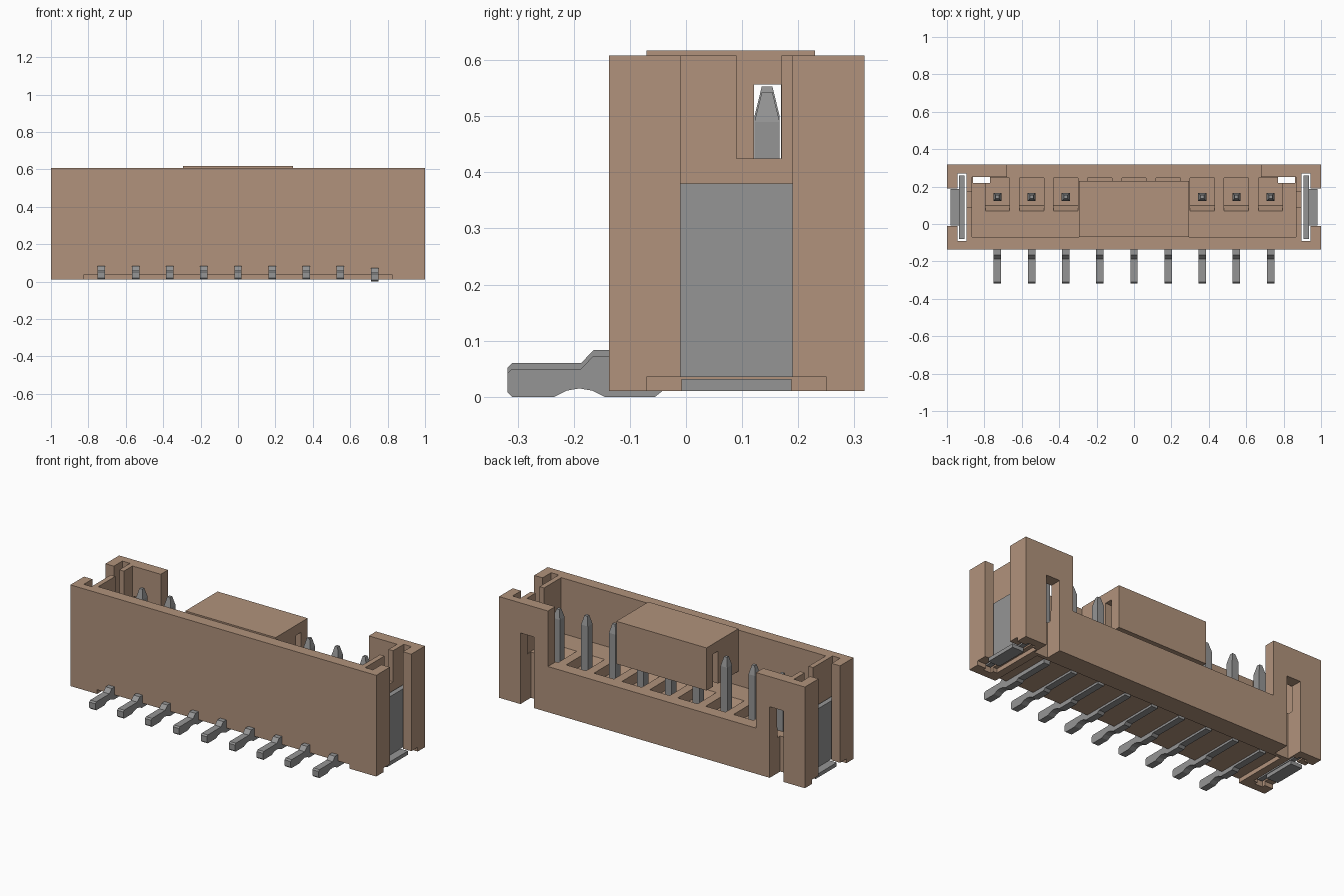
import bpy, bmesh
from mathutils import Vector

cube = bpy.data.objects.get("Cube")
if cube:
    bpy.data.objects.remove(cube, do_unlink=True)


def material(name, rgb, metallic=0.0):
    mat = bpy.data.materials.new(name)
    mat.use_nodes = True
    mat.diffuse_color = (*rgb, 1)
    bsdf = mat.node_tree.nodes["Principled BSDF"]
    bsdf.inputs["Base Color"].default_value = (*rgb, 1)
    bsdf.inputs["Roughness"].default_value = 0.6
    return mat


TAN = material("tan plastic", (0.44, 0.29, 0.2))
GREY = material("grey metal", (0.3, 0.3, 0.3))


def add_prism(bm, profile, x0, x1):
    """Extrude a y-z outline along x."""
    face = bm.faces.new([bm.verts.new((x0, y, z)) for y, z in profile])
    out = bmesh.ops.extrude_face_region(bm, geom=[face])
    moved = [v for v in out["geom"] if isinstance(v, bmesh.types.BMVert)]
    bmesh.ops.translate(bm, verts=moved, vec=Vector((x1 - x0, 0, 0)))


def add_box(bm, x, y, z):
    add_prism(bm, [(y[0], z[0]), (y[1], z[0]), (y[1], z[1]), (y[0], z[1])], *x)


def finish(bm, name, mat):
    bmesh.ops.recalc_face_normals(bm, faces=bm.faces)
    mesh = bpy.data.meshes.new(name)
    bm.to_mesh(mesh)
    bm.free()
    mesh.materials.append(mat)
    obj = bpy.data.objects.new(name, mesh)
    bpy.context.collection.objects.link(obj)
    return obj


def box(name, x, y, z, mat):
    bm = bmesh.new()
    add_box(bm, x, y, z)
    return finish(bm, name, mat)


def carve(obj, cutter):
    """Subtract the cutter, apply the result and discard the cutter."""
    cutter.hide_render = True
    mod = obj.modifiers.new("cut", 'BOOLEAN')
    mod.operation = 'DIFFERENCE'
    mod.solver = 'EXACT'
    mod.object = cutter
    bpy.context.view_layer.objects.active = obj
    bpy.ops.object.modifier_apply(modifier=mod.name)
    bpy.data.objects.remove(cutter, do_unlink=True)


def carve_box(obj, x, y, z):
    carve(obj, box("cutter", x, y, z, TAN))


PIN_X = [0.1825 * i for i in range(-4, 5)]
LOW, HIGH = -0.1, 0.8

# Housing: cavity, open back and raised underside
housing = box("housing", (-1, 1), (-0.137, 0.318), (0.01, 0.608), TAN)
carve_box(housing, (-0.865, 0.865), (-0.07, 0.25), (0.28, HIGH))
carve_box(housing, (-0.68, 0.68), (0.2, 0.4), (0.28, HIGH))
carve_box(housing, (-0.825, 0.825), (-0.2, 0.2), (LOW, 0.035))

# Both ends of the housing
for s in (-1, 1):
    def span(a, b):
        return tuple(sorted((s * a, s * b)))
    carve_box(housing, span(0.92, 1.1), (-0.01, 0.19), (LOW, HIGH))     # outer channel
    carve_box(housing, span(0.895, 0.945), (-0.09, 0.27), (LOW, HIGH))  # clip slot
    carve_box(housing, span(0.85, 0.92), (0.09, 0.17), (0.425, HIGH))   # wall notch
    carve_box(housing, span(0.77, 0.86), (0.22, 0.4), (LOW, 0.43))      # back window
    carve_box(housing, span(0.87, 1.1), (-0.07, 0.25), (LOW, 0.035))    # foot relief

    # Metal clip with outward solder foot
    bm = bmesh.new()
    add_box(bm, span(0.905, 0.935), (-0.08, 0.26), (0.035, 0.38))
    add_box(bm, span(0.905, 0.98), (-0.008, 0.188), (0.01, 0.032))
    finish(bm, "right_clip" if s < 0 else "left_clip", GREY)

# Pockets with a sloped front, one around each pin
bm = bmesh.new()
for x in PIN_X:
    add_prism(bm, [(0.07, 0.29), (0.07, 0.28), (0.1, 0.22), (0.245, 0.22), (0.245, 0.29)],
              x - 0.065, x + 0.065)
carve(housing, finish(bm, "pocket_cutter", TAN))

# Flat pickup cap resting over the middle pins
cap = box("pickup_cap", (-0.295, 0.295), (-0.07, 0.23), (0.365, 0.617), TAN)
carve_box(cap, (-0.4, 0.4), (0.121, 0.169), (0.2, 0.557))

# Tail outline: flat toe, arched sole, raised heel and a run under the floor
TAIL = [(-0.318, 0.008), (-0.31, 0), (-0.235, 0), (-0.213, 0.011), (-0.19, 0.015),
        (-0.167, 0.011), (-0.145, 0), (-0.055, 0), (-0.04, 0.012), (0.167, 0.012),
        (0.167, 0.073), (-0.165, 0.073), (-0.187, 0.05), (-0.31, 0.05), (-0.318, 0.042)]

# Pins: bent tail, square post and tapered tip; the last sits slightly lower
for i, x in enumerate(PIN_X):
    lift = 0 if i == 8 else 0.01
    bm = bmesh.new()
    add_prism(bm, [(y, z + lift) for y, z in TAIL], x - 0.02, x + 0.02)
    add_box(bm, (x - 0.022, x + 0.022), (0.122, 0.167), (0.05, 0.49 + lift))
    top = max(bm.faces, key=lambda f: f.calc_center_median().z)
    tip = bmesh.ops.extrude_discrete_faces(bm, faces=[top])["faces"][0]
    mid = tip.calc_center_median()
    base = [v for v in bm.verts if abs(v.co.z - mid.z) < 1e-4 and v not in tip.verts[:]]
    for v in tip.verts:
        v.co = mid + (v.co - mid) * 0.42 + Vector((0, 0, 0.053))
    bmesh.ops.remove_doubles(bm, verts=base + list(tip.verts), dist=1e-5)
    # Close the sloped sides if the tip was detached
    if not any(len(set(e.verts) & set(tip.verts)) == 1 for v in tip.verts for e in v.link_edges):
        rim = [e for e in top.edges] if top.is_valid else [
            e for e in bm.edges if all(v in base for v in e.verts)]
        bmesh.ops.bridge_loops(bm, edges=rim + list(tip.edges))
    finish(bm, f"pin_{i + 1}", GREY)
